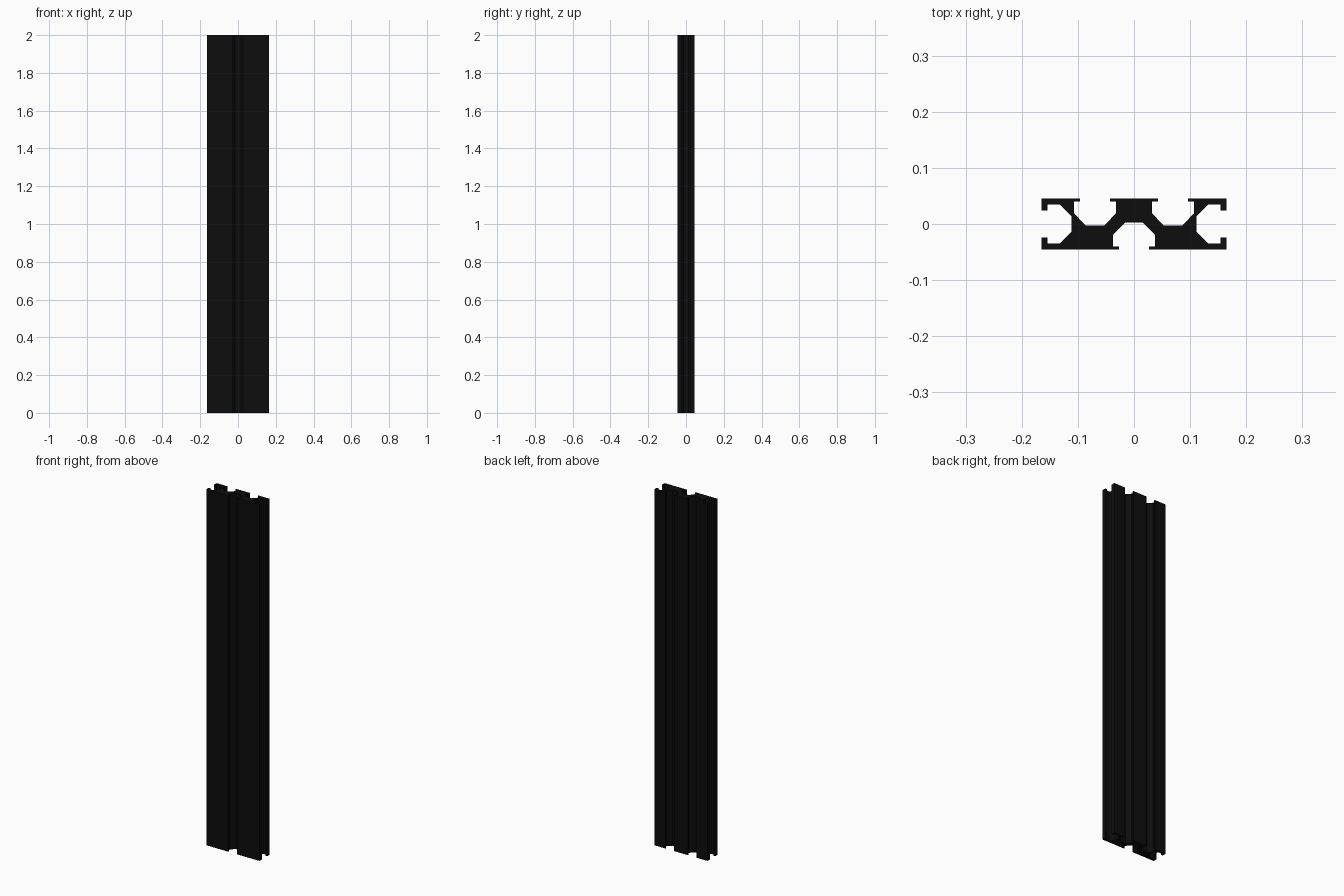
import bpy, bmesh

if "Cube" in bpy.data.objects:
    bpy.data.objects.remove(bpy.data.objects["Cube"])

LENGTH = 2.0

# Right half of the slotted cross-section, from back centre round to front centre
half = [
    # back slot
    (0.043, 0.0455), (0.043, 0.040), (0.032, 0.040), (0.032, 0.019),
    (0.0535, -0.003), (0.0855, -0.003), (0.107, 0.019), (0.107, 0.040),
    (0.0965, 0.040), (0.0965, 0.0455),
    # side slot
    (0.165, 0.0455), (0.165, 0.024), (0.1545, 0.024), (0.1545, 0.035),
    (0.133, 0.035), (0.1115, 0.0135), (0.1115, -0.0135), (0.133, -0.035),
    (0.1545, -0.035), (0.1545, -0.024), (0.165, -0.024), (0.165, -0.0455),
    # half of the central front slot
    (0.027, -0.0455), (0.027, -0.040), (0.0375, -0.040), (0.0375, -0.019),
    (0.0155, 0.003),
]
profile = half + [(-x, y) for x, y in reversed(half)]

# Extrude the closed profile into the full-length rail
bm = bmesh.new()
base = bm.faces.new([bm.verts.new((x, y, 0)) for x, y in profile])
result = bmesh.ops.extrude_face_region(bm, geom=[base], use_keep_orig=True)
top_verts = [v for v in result["geom"] if isinstance(v, bmesh.types.BMVert)]
bmesh.ops.translate(bm, verts=top_verts, vec=(0, 0, LENGTH))
bmesh.ops.recalc_face_normals(bm, faces=bm.faces)

mesh = bpy.data.meshes.new("slotted_rail")
bm.to_mesh(mesh)
bm.free()
rail = bpy.data.objects.new("slotted_rail", mesh)
bpy.context.collection.objects.link(rail)

# Black finish
black = bpy.data.materials.new("black_finish")
black.diffuse_color = (0.004, 0.004, 0.004, 1)
black.use_nodes = True
black.node_tree.nodes["Principled BSDF"].inputs["Base Color"].default_value = black.diffuse_color
mesh.materials.append(black)
